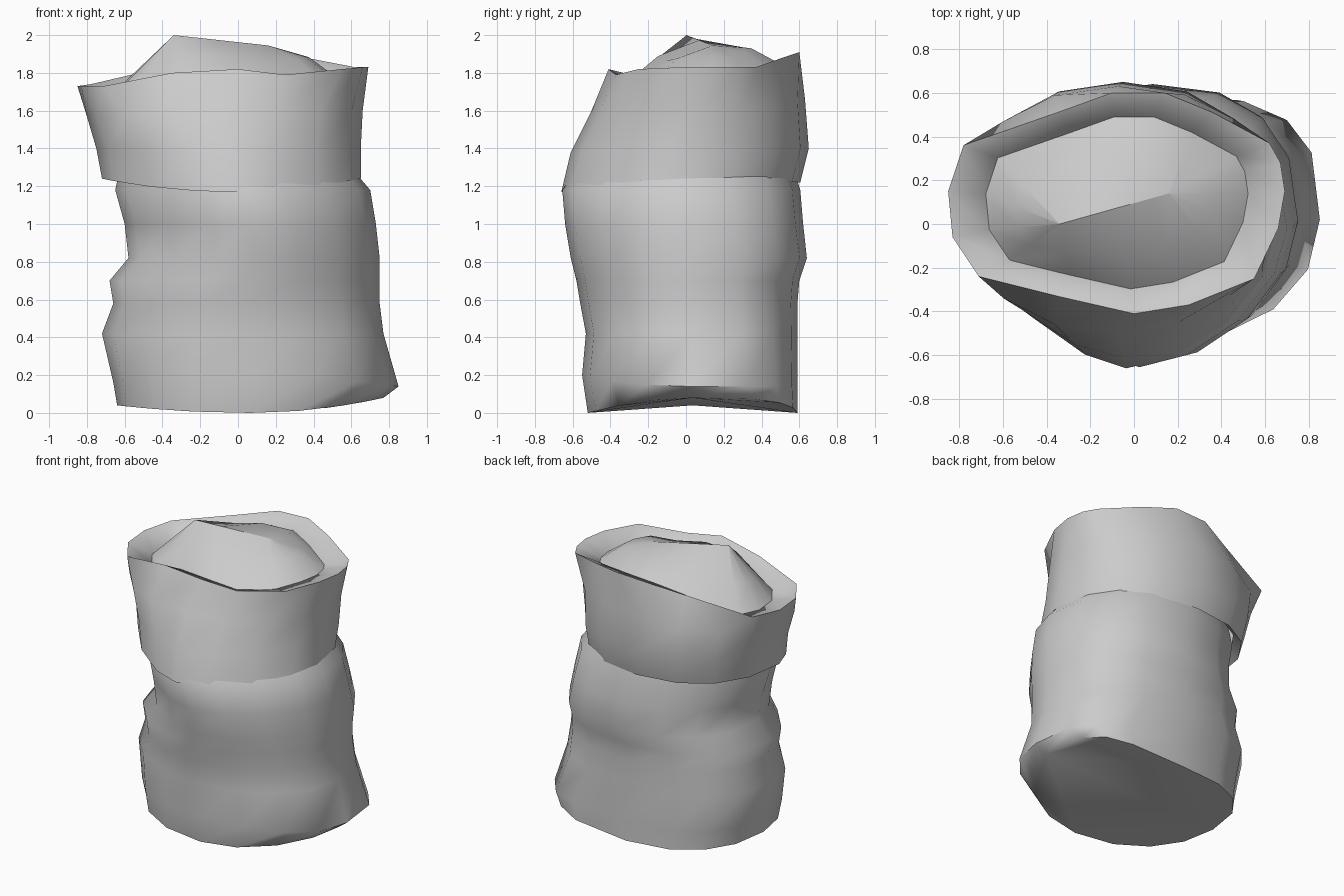
import bpy, math
from mathutils import Vector

if "Cube" in bpy.data.objects:
    bpy.data.objects.remove(bpy.data.objects["Cube"])

N = 16


def ring(x, y, z, powers):
    """Rounded outline: x=(right,left), y=(back,front), z=(right,back,left,front),
    powers = corner fullness (back right, back left, front left, front right)."""
    pts = []
    cx, cy = sum(x) / 2, sum(y) / 2
    for i in range(N):
        a = 2 * math.pi * i / N
        c, s = math.cos(a), math.sin(a)
        e = 2 / powers[i * 4 // N]
        u = math.copysign(abs(c) ** e, c)
        v = math.copysign(abs(s) ** e, s)
        zx = z[0] if c > 0 else z[2]
        zy = z[1] if s > 0 else z[3]
        pts.append(Vector((cx + (x[0] - x[1]) / 2 * u, cy + (y[0] - y[1]) / 2 * v,
                           zy + (zx - zy) * u * u)))
    return pts


def loft(name, rings, cap_start=False):
    verts = [p for r in rings for p in r]
    faces = []
    for k in range(len(rings) - 1):
        for i in range(N):
            j = (i + 1) % N
            faces.append((k * N + i, k * N + j, (k + 1) * N + j, (k + 1) * N + i))
    if cap_start:
        faces.append(tuple(reversed(range(N))))
    me = bpy.data.meshes.new(name)
    me.from_pydata(verts, [], faces)
    me.validate()
    ob = bpy.data.objects.new(name, me)
    bpy.context.collection.objects.link(ob)
    bpy.ops.object.select_all(action='DESELECT')
    ob.select_set(True)
    bpy.context.view_layer.objects.active = ob
    bpy.ops.object.shade_smooth_by_angle(angle=math.radians(60))
    return ob


# Slumped sack body, fuller at the foot and pinched towards the cuff
body = [
    ring((.77, -.64), (.59, -.52), (.08, 0, .04, 0), (3.6, 2.4, 2.2, 1.9)),
    ring((.85, -.66), (.59, -.55), (.14, .14, .16, .20), (3.1, 2.5, 2.2, 2.1)),
]
for z, r, l, b, f in [
    (.42, .77, -.72, .59, -.53), (.58, .75, -.66, .59, -.56),
    (.70, .75, -.68, .60, -.58), (.82, .75, -.58, .64, -.61),
    (1.0, .73, -.60, .62, -.64), (1.18, .70, -.65, .605, -.655),
    (1.32, .58, -.62, .56, -.56),
]:
    t = min(1, (z - .14) / 1.04)
    body.append(ring((r, l), (b, f), (z,) * 4,
                     (2.8 - .5 * t, 2.5 - .3 * t, 2.1 - .55 * t, 2.15 - .45 * t)))
loft("sack_body", body, cap_start=True)

# Uneven rim of the opening
rim = [Vector(p) for p in [
    (.69, .15, 1.83), (.67, .28, 1.83), (.62, .37, 1.83), (.36, .51, 1.88),
    (.14, .60, 1.91), (-.10, .60, 1.90), (-.35, .51, 1.84), (-.78, .36, 1.74),
    (-.85, .15, 1.73), (-.83, -.06, 1.73), (-.71, -.24, 1.73), (-.35, -.33, 1.80),
    (0, -.41, 1.82), (.25, -.37, 1.79), (.55, -.25, 1.82), (.66, -.02, 1.83)]]


def inset(scale, drop):
    return [Vector((-.07 + (p.x + .07) * scale, .1 + (p.y - .1) * scale, p.z - drop))
            for p in rim]


# Folded-over cuff, with its hem tucked under and its lip turned inward
low = (2.2, 2.3, 1.5, 1.75)
cuff = [
    ring((.60, -.66), (.56, -.58), (1.28, 1.28, 1.28, 1.24), low),
    ring((.65, -.72), (.605, -.66), (1.24, 1.22, 1.24, 1.17), low),
    ring((.65, -.75), (.65, -.61), (1.40, 1.40, 1.40, 1.38), (2.2, 2.2, 1.65, 1.75)),
    ring((.66, -.80), (.63, -.50), (1.60, 1.66, 1.57, 1.60), (2.2, 2.1, 2.1, 1.9)),
    rim,
    inset(.78, .05),
    inset(.74, .16),
]
loft("folded_cuff", cuff)

# Heaped contents rising to a sloping ridge
a, b = Vector((-.34, 0, 2.0)), Vector((.16, .14, 1.945))
edge = inset(.79, .06)
crest, shoulder = [], []
for p in edge:
    t = max(0, min(1, (p - a).dot(b - a) / (b - a).length_squared))
    q = a.lerp(b, t)
    crest.append(q)
    m = p.lerp(q, .42)
    m.z += .04 if p.x > -.4 else 0
    shoulder.append(m)
loft("heaped_contents", [edge, shoulder, crest])
